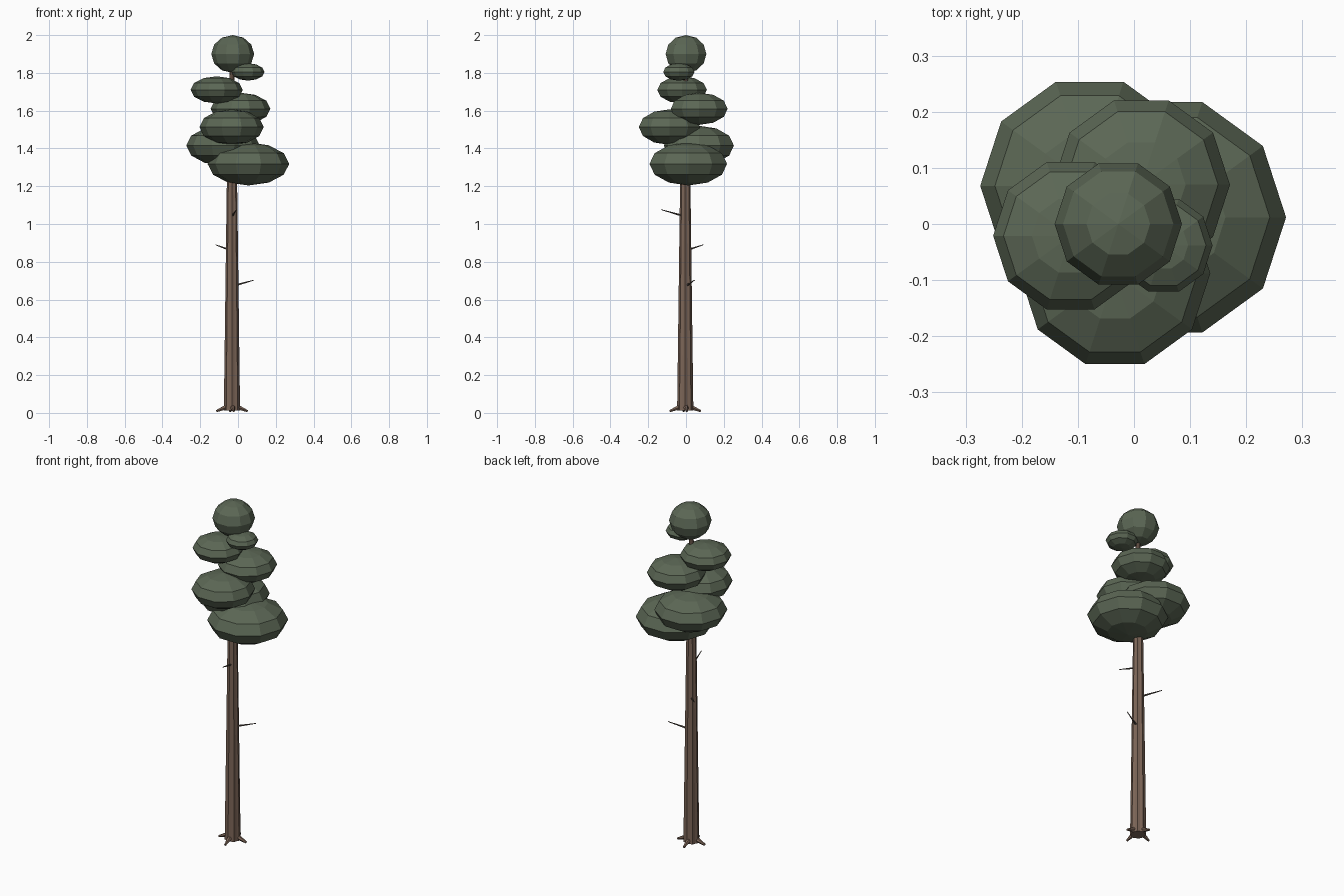
import bpy, bmesh, math
from mathutils import Vector

if "Cube" in bpy.data.objects:
    bpy.data.objects.remove(bpy.data.objects["Cube"])


def material(name, rgb):
    m = bpy.data.materials.new(name)
    m.diffuse_color = (*rgb, 1)
    m.use_nodes = True
    m.node_tree.nodes["Principled BSDF"].inputs["Base Color"].default_value = m.diffuse_color
    return m


BARK = material("bark", (0.20, 0.13, 0.095))
DEAD = material("dead_wood", (0.10, 0.08, 0.065))
LEAF = material("needles", (0.105, 0.135, 0.09))


def lathe(name, profile, sides, loc, mat, axis=(0, 0, 1), flute=0.0):
    """Flat-shaded solid of revolution; flute pulls every second corner inward."""
    bm = bmesh.new()
    rings = []
    for r, z in profile:
        if r == 0:
            rings.append([bm.verts.new((0, 0, z))] * sides)
            continue
        ring = []
        for i in range(sides):
            a = 2 * math.pi * i / sides
            k = r * (1 - flute * (i % 2))
            ring.append(bm.verts.new((k * math.cos(a), k * math.sin(a), z)))
        rings.append(ring)
    for lo, hi in zip(rings, rings[1:]):
        for i in range(sides):
            j = (i + 1) % sides
            bm.faces.new(dict.fromkeys((lo[i], lo[j], hi[j], hi[i])))
    if profile[0][0] > 0:
        bm.faces.new(rings[0][::-1])
    if profile[-1][0] > 0:
        bm.faces.new(rings[-1])
    bmesh.ops.recalc_face_normals(bm, faces=bm.faces)
    me = bpy.data.meshes.new(name)
    bm.to_mesh(me)
    bm.free()
    me.materials.append(mat)
    ob = bpy.data.objects.new(name, me)
    ob.location = loc
    ob.rotation_euler = Vector(axis).to_track_quat('Z', 'Y').to_euler()
    bpy.context.collection.objects.link(ob)
    return ob


def spike(name, a, b, r0, r1, sides, mat):
    a, b = Vector(a), Vector(b)
    d = b - a
    return lathe(name, [(r0, 0), (r1, d.length)], sides, a, mat, d)


# Tapered, fluted trunk running up into the crown
TX, TY = -0.032, -0.004
lathe("trunk", [(0.043, 0.012), (0.036, 0.55), (0.028, 1.17), (0.021, 1.5), (0.011, 1.85)],
      16, (TX, TY, 0), BARK, flute=0.12)

# Four short roots
for i in range(4):
    a = math.radians(6 + 90 * i)
    c, s = math.cos(a), math.sin(a)
    spike(f"root_{i + 1}", (TX + 0.03 * c, TY + 0.03 * s, 0.031),
          (TX + 0.083 * c, TY + 0.083 * s, 0.009), 0.014, 0.006, 6, BARK)

# Bare dead twigs
twigs = [((-0.015, 0.005, 0.675), (0.085, 0.045, 0.703)),
         ((-0.042, 0.008, 0.862), (-0.118, 0.092, 0.89)),
         ((-0.03, -0.015, 1.043), (-0.008, -0.131, 1.076))]
for i, (a, b) in enumerate(twigs):
    spike(f"twig_{i + 1}", a, b, 0.006, 0.002, 5, DEAD)

# Foliage clumps: x, y, z, radius, half height
clumps = [(0.055, 0.012, 1.318, 0.216, 0.114),
          (-0.079, 0.068, 1.415, 0.195, 0.105),
          (-0.034, -0.088, 1.513, 0.170, 0.094),
          (0.013, 0.070, 1.610, 0.158, 0.085),
          (-0.113, -0.021, 1.710, 0.138, 0.072),
          (0.053, -0.038, 1.805, 0.087, 0.046),
          (-0.028, 0.000, 1.900, 0.1135, 0.100)]
for i, (x, y, z, r, h) in enumerate(clumps):
    prof = []
    for k in range(7):
        t = math.pi * (k / 6 - 0.5)
        prof.append((0 if k in (0, 6) else r * math.cos(t), h * math.sin(t)))
    lathe(f"foliage_{i + 1}", prof, 10, (x, y, z), LEAF)
